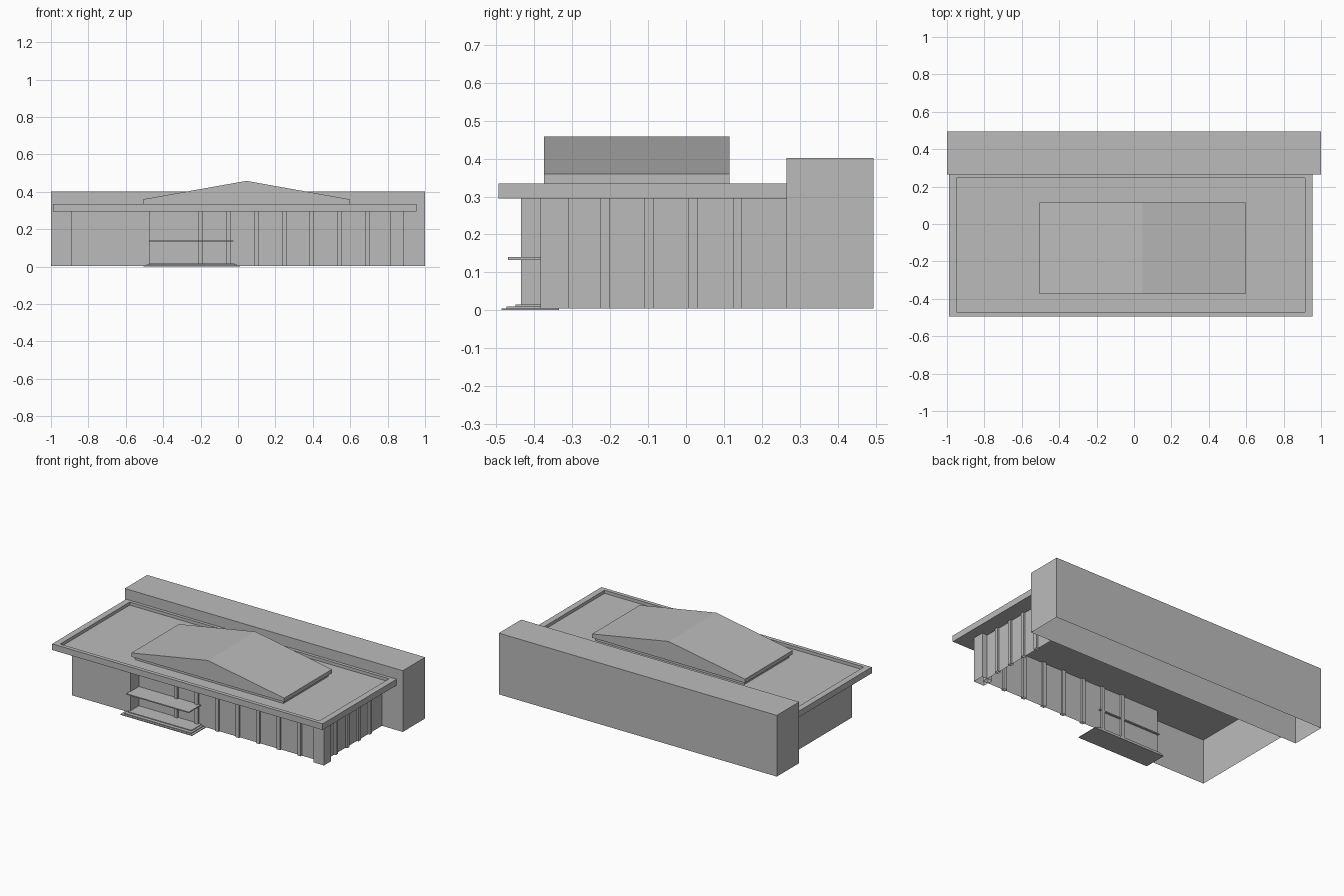
import bpy, bmesh

cube = bpy.data.objects.get("Cube")
if cube:
    bpy.data.objects.remove(cube, do_unlink=True)

# One plain grey for the whole building
grey = bpy.data.materials.new("plain_grey")
grey.use_nodes = True
grey.diffuse_color = (0.5, 0.5, 0.5, 1)
grey.node_tree.nodes["Principled BSDF"].inputs["Base Color"].default_value = (0.5, 0.5, 0.5, 1)

BASE, EAVE, ROOF = 0.004, 0.295, 0.335
WALL_Y, WALL_X = -0.347, 0.85


def finish(name, bm):
    mesh = bpy.data.meshes.new(name)
    bm.to_mesh(mesh)
    bm.free()
    mesh.materials.append(grey)
    obj = bpy.data.objects.new(name, mesh)
    bpy.context.scene.collection.objects.link(obj)
    return obj


def add_box(bm, x, y, z, open_bottom=False):
    """Add a box from (min, max) pairs and return its top face."""
    verts = bmesh.ops.create_cube(bm, size=1)["verts"]
    for v in verts:
        v.co = [lo if c < 0 else hi for c, (lo, hi) in zip(v.co, (x, y, z))]
    faces = {f for v in verts for f in v.link_faces}
    by_height = sorted(faces, key=lambda f: f.calc_center_median().z)
    if open_bottom:
        bmesh.ops.delete(bm, geom=[by_height[0]], context="FACES_ONLY")
    return by_height[-1]


def box(name, x, y, z, open_bottom=False):
    bm = bmesh.new()
    add_box(bm, x, y, z, open_bottom)
    return finish(name, bm)


# Tall rear block
box("rear_block", (-1, 1), (0.265, 0.495), (BASE, 0.402), True)

# Main hall walls: a plan outline raised to the eaves
plan = [(-0.89, 0.265), (-0.89, -0.435), (-0.47, -0.435),
        (-0.47, WALL_Y), (WALL_X, WALL_Y), (WALL_X, 0.265)]
bm = bmesh.new()
low = [bm.verts.new((x, y, BASE)) for x, y in plan]
high = [bm.verts.new((x, y, EAVE)) for x, y in plan]
for i in range(len(plan) - 1):
    bm.faces.new((low[i], low[i + 1], high[i + 1], high[i]))
finish("hall_walls", bm)

# Slim columns set into the front and side walls
R = 0.012
bm = bmesh.new()
for i in range(7):
    x = -0.198 + i * 0.148
    add_box(bm, (x - R, x + R), (WALL_Y - R, WALL_Y + R), (BASE, EAVE), True)
finish("front_columns", bm)
bm = bmesh.new()
for i in range(4):
    y = -0.214 + i * 0.1165
    add_box(bm, (WALL_X - R, WALL_X + R), (y - R, y + R), (BASE, EAVE), True)
finish("side_columns", bm)

# Heavy pier on the corner
P = 0.0375
box("corner_pier", (WALL_X - P, WALL_X + P), (WALL_Y - P, WALL_Y + P), (BASE, EAVE), True)

# Flat roof with a raised rim
bm = bmesh.new()
top = add_box(bm, (-0.99, 0.955), (-0.495, 0.265), (EAVE, ROOF))
inner = bmesh.ops.extrude_discrete_faces(bm, faces=[top])["faces"][0]
for v in inner.verts:
    v.co.x = -0.95 if v.co.x < 0 else 0.915
    v.co.y = -0.47 if v.co.y < 0 else 0.245
rim_low = bmesh.ops.extrude_discrete_faces(bm, faces=[inner])["faces"][0]
bmesh.ops.translate(bm, verts=rim_low.verts, vec=(0, 0, -0.02))
finish("flat_roof", bm)

# Low gabled roof light on a slightly smaller kerb
gable = [(-0.505, ROOF), (0.595, ROOF), (0.595, 0.36), (0.045, 0.458), (-0.505, 0.36)]
bm = bmesh.new()
front = bm.faces.new([bm.verts.new((x, -0.375, z)) for x, z in gable])
back = bmesh.ops.extrude_face_region(bm, geom=[front], use_keep_orig=True)["geom"]
bmesh.ops.translate(bm, verts=[g for g in back if isinstance(g, bmesh.types.BMVert)],
                    vec=(0, 0.49, 0))
bmesh.ops.recalc_face_normals(bm, faces=bm.faces)
finish("gabled_roof", bm)
box("gable_kerb", (-0.49, 0.58), (-0.36, 0.10), (0.315, ROOF))

# Entrance canopy and steps
box("entrance_canopy", (-0.475, -0.025), (-0.47, -0.335), (0.133, 0.14))
bm = bmesh.new()
for i, y in enumerate((-0.487, -0.473, -0.45)):
    inset = i * 0.015
    add_box(bm, (-0.505 + inset, 0.01 - inset), (y, -0.335), (i * 0.005, (i + 1) * 0.005))
finish("entrance_steps", bm)
